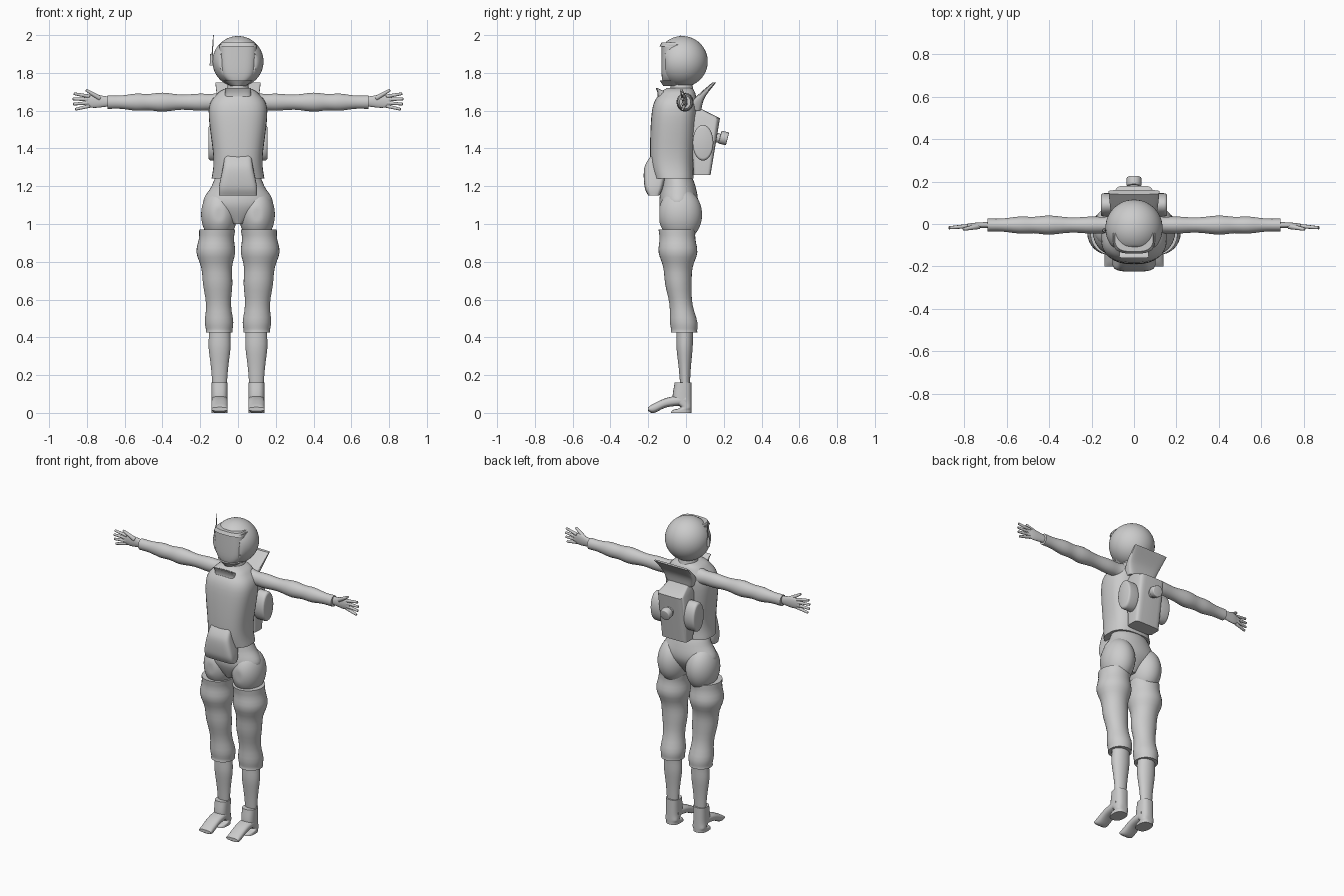
import bpy
import bmesh
import math
from mathutils import Vector

cube = bpy.data.objects.get("Cube")
if cube:
    bpy.data.objects.remove(cube, do_unlink=True)

grey = bpy.data.materials.new("plain grey")
grey.use_nodes = True
grey.diffuse_color = (.6, .6, .6, 1)
shader = grey.node_tree.nodes["Principled BSDF"]
shader.inputs["Base Color"].default_value = grey.diffuse_color


def finish(name, bm, mirror=False):
    """Turn a bmesh into a smooth shaded, optionally mirrored object."""
    bmesh.ops.recalc_face_normals(bm, faces=bm.faces)
    mesh = bpy.data.meshes.new(name)
    bm.to_mesh(mesh)
    bm.free()
    mesh.materials.append(grey)
    mesh.shade_smooth()
    mesh.set_sharp_from_angle(angle=math.radians(40))
    part = bpy.data.objects.new(name, mesh)
    bpy.context.scene.collection.objects.link(part)
    if mirror:
        part.modifiers.new("mirror", "MIRROR")


def sections(rows, steps, quilt):
    """Blend between sections; quilting pinches long gaps so that pads bulge at the rows."""
    rows = [Vector(row) for row in rows]
    last = len(rows) - 1
    for i in range(last):
        before, start = rows[max(i - 1, 0)], rows[i]
        end, after = rows[i + 1], rows[min(i + 2, last)]
        gap = abs(end[0] - start[0])
        for k in range(steps):
            t = k / steps
            tangent_in = (end - before) / 2
            tangent_out = (after - start) / 2
            ease = t * t * (3 - 2 * t)
            row = start.lerp(end, ease)
            row += tangent_in * t * (1 - t) ** 2 - tangent_out * t * t * (1 - t)
            yield row, 1 - quilt * gap * math.sin(math.pi * t) ** 2
    yield rows[last], 1


def loft(name, axis, rows, power=2, steps=6, quilt=0, mirror=False, sides=32):
    """Skin super-ellipse sections; each row is position, low u, high u, low v, high v."""
    bm = bmesh.new()
    rings = []
    for (t, left, right, low, high), pinch in sections(rows, steps, quilt):
        ring = []
        for i in range(sides):
            turn = math.tau * i / sides
            c, s = math.cos(turn), math.sin(turn)
            across = math.copysign(abs(c) ** (2 / power), c) * pinch
            along = math.copysign(abs(s) ** (2 / power), s) * pinch
            u = (left + right + (right - left) * across) / 2
            v = (low + high + (high - low) * along) / 2
            place = {"x": (t, u, v), "y": (u, t, v), "z": (u, v, t)}[axis]
            ring.append(bm.verts.new(place))
        rings.append(ring)
    for lower, upper in zip(rings, rings[1:]):
        for i in range(sides):
            j = (i + 1) % sides
            bm.faces.new((lower[i], lower[j], upper[j], upper[i]))
    bm.faces.new(rings[0])
    bm.faces.new(rings[-1])
    finish(name, bm, mirror)


def body(name, *rows, power=2, steps=6):
    """Upright part symmetric about the middle; rows are height, half width, front, back."""
    full = [(height, -width, width, front, back) for height, width, front, back in rows]
    loft(name, "z", full, power, steps)


def ball(name, centre, size, front_limit, mirror=False):
    """Ellipsoid whose front is pressed flat at a limit."""
    bm = bmesh.new()
    bmesh.ops.create_uvsphere(bm, u_segments=48, v_segments=32, radius=1)
    bmesh.ops.scale(bm, vec=size, verts=bm.verts)
    bmesh.ops.translate(bm, vec=centre, verts=bm.verts)
    for vert in bm.verts:
        vert.co.y = max(vert.co.y, front_limit)
    finish(name, bm, mirror)


def rod(name, start, end, thick, thin, mirror=False, bevel=0, flatten=(1, 1, 1)):
    """Tapered cylinder between two points, with rounded rims if asked."""
    start, end = Vector(start), Vector(end)
    axis = end - start
    bm = bmesh.new()
    bmesh.ops.create_cone(bm, cap_ends=True, segments=24, radius1=thick, radius2=thin,
                          depth=axis.length)
    if bevel:
        rims = [edge for edge in bm.edges if len(edge.link_faces[0].verts) > 4
                or len(edge.link_faces[1].verts) > 4]
        bmesh.ops.bevel(bm, geom=rims, offset=bevel, segments=3, profile=.5, affect="EDGES")
    bmesh.ops.scale(bm, vec=flatten, verts=bm.verts)
    turn = axis.to_track_quat("Z", "Y").to_matrix()
    bmesh.ops.rotate(bm, matrix=turn, verts=bm.verts)
    bmesh.ops.translate(bm, vec=(start + end) / 2, verts=bm.verts)
    finish(name, bm, mirror)


# Helmet, visor and the rim pieces above and below it
ball("helmet", (0, -.02, 1.86), (.135, .135, .135), front_limit=-.11)
body("visor", (1.74, .04, -.12, 0), (1.8, .09, -.13, 0), (1.95, .1, -.13, 0), power=3)
body("helmet_brim", (1.94, .1, -.14, 0), (1.96, .09, -.13, 0), power=3)
body("chin_guard", (1.73, .04, -.12, 0), (1.76, .08, -.14, 0))

# Antenna on the right of the helmet
mast = Vector((-.14, -.03, 1.84))
rod("antenna_base", mast, mast + Vector((0, 0, .06)), .01, .007)
rod("antenna", mast, mast + Vector((.01, 0, .16)), .004, .002)

# Neck, torso and collars
body("neck", (1.65, .07, -.09, .05), (1.76, .05, -.08, .03))
body("torso", (1.24, .14, -.17, .04), (1.35, .13, -.19, .04), (1.6, .155, -.18, .06),
     (1.69, .11, -.14, .05), (1.72, .06, -.1, .03), power=2.6)
body("front_collar", (1.6, .09, -.16, 0), (1.68, .07, -.15, -.08), (1.72, .07, -.16, -.15),
     power=4)
body("back_collar", (1.6, .09, 0, .08), (1.67, .11, .05, .1), (1.75, .12, .14, .16), power=5)

# Flap over the belly
body("front_flap", (1.15, .1, -.2, -.14), (1.2, .1, -.22, -.12), (1.3, .08, -.22, -.1),
     (1.37, .07, -.18, -.1), power=5)

# Backpack with nozzle and oval side pods
body("backpack", (1.26, .09, .04, .13), (1.56, .09, .02, .18), (1.61, .07, 0, .08),
     power=6, steps=1)
rod("nozzle_neck", (0, .12, 1.47), (0, .19, 1.45), .025, .025)
rod("nozzle_cap", (0, .18, 1.46), (0, .22, 1.45), .035, .035, bevel=.005)
rod("side_pod", (.08, .09, 1.43), (.156, .09, 1.43), .1, .1, True, .015, (.55, .95, 1))

# Hips and seat
body("hips", (1.27, .11, -.12, .02), (1.2, .14, -.13, .05), (1.1, .18, -.14, .06),
     (1, .03, -.1, 0))
ball("seat", (.1, -.03, 1.05), (.095, .115, .14), front_limit=-.14, mirror=True)

# Padded legs: bulges at each row, pinched in between
loft("thigh_pad", "z", [
    (.97, .015, .205, -.145, .05), (.85, .015, .22, -.145, .06), (.68, .03, .185, -.11, .03),
    (.48, .025, .175, -.085, .06), (.425, .03, .17, -.08, .06)], quilt=.6, mirror=True)
loft("shin", "z", [
    (.45, .04, .155, -.05, .04), (.34, .04, .155, -.05, .035), (.14, .06, .135, -.03, .02)],
    quilt=.3, mirror=True)

# Boots: an upright cuff on a heel plate, and a toe arching forward
cuff = [(height, .055, .14, front, .03)
        for height, front in ((.16, -.06), (.07, -.07), (.03, -.03), (.015, -.07), (0, -.08))]
loft("boot_cuff", "z", cuff, power=2.6, mirror=True)
toe = [(y, .055, .14, sole, top)
       for y, sole, top in ((-.2, .01, .03), (-.17, 0, .05), (-.1, .03, .08), (0, .04, .1))]
loft("boot_toe", "y", toe, power=2.6, mirror=True)

# Quilted sleeves
arm_height = 1.645
sleeve = [(x, -r, r - .01, arm_height - r, arm_height + r)
          for x, r in ((.1, .05), (.2, .045), (.4, .05), (.54, .045), (.69, .035))]
loft("sleeve", "x", sleeve, quilt=.8, mirror=True)

# Hands: a flat palm with a fan of fingers spread up and down
palm = [(x, -.02, back, arm_height - low, arm_height + high)
        for x, back, low, high in ((.67, .01, .02, .025), (.76, .005, .03, .04),
                                   (.81, -.005, .02, .03))]
loft("palm", "x", palm, mirror=True)
for i, finger in enumerate(("index", "middle", "ring", "little")):
    knuckle = Vector((.785, -.01, arm_height + .03 - i / 60))
    reach = Vector((.09 - .004 * (i - 1.2) ** 2, -.008, .015 - .011 * i))
    rod(finger + "_finger", knuckle, knuckle + reach, .01, .007, True, .003)
rod("thumb", (.73, -.01, 1.665), (.805, -.025, 1.71), .014, .007, True, .003)
